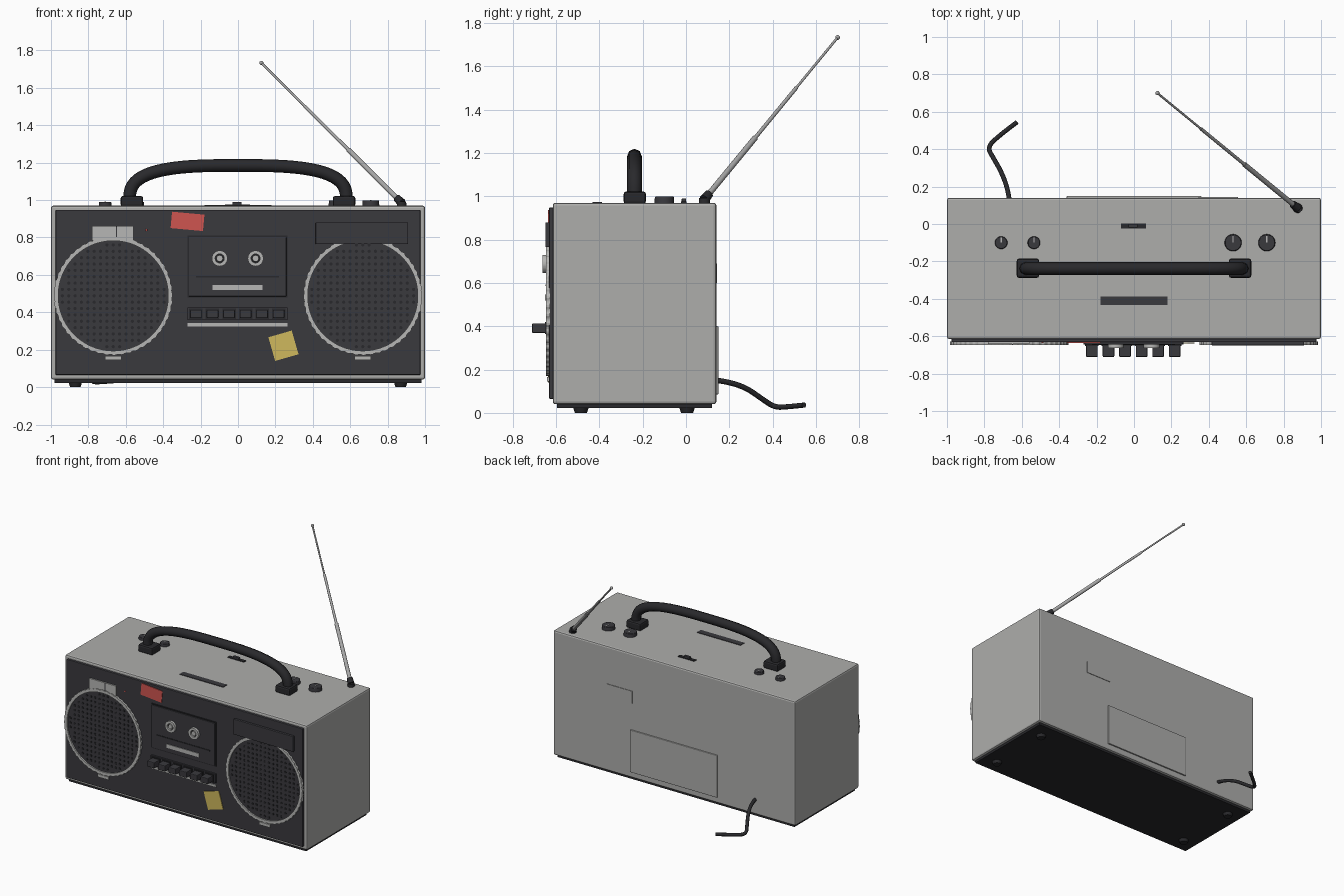
import bpy, bmesh, math
from mathutils import Vector, Matrix

if "Cube" in bpy.data.objects:
    bpy.data.objects.remove(bpy.data.objects["Cube"])


def mat(name, r, g, b):
    m = bpy.data.materials.new(name)
    m.diffuse_color = (r, g, b, 1)
    m.use_nodes = True
    m.node_tree.nodes["Principled BSDF"].inputs["Base Color"].default_value = m.diffuse_color
    return m


GREY = mat("body grey", 0.42, 0.42, 0.41)
TRIM = mat("trim silver", 0.47, 0.47, 0.46)
DARK = mat("panel charcoal", 0.042, 0.041, 0.048)
BLACK = mat("rubber black", 0.022, 0.022, 0.025)
RED = mat("sticker red", 0.62, 0.09, 0.08)
YELLOW = mat("sticker yellow", 0.62, 0.48, 0.11)
STEEL = mat("antenna steel", 0.38, 0.38, 0.38)


def finish(bm, name, m, bevel=0, smooth=False):
    bmesh.ops.recalc_face_normals(bm, faces=bm.faces)
    me = bpy.data.meshes.new(name)
    bm.to_mesh(me)
    bm.free()
    o = bpy.data.objects.new(name, me)
    bpy.context.collection.objects.link(o)
    me.materials.append(m)
    if bevel:
        b = o.modifiers.new("bevel", 'BEVEL')
        b.width, b.segments = bevel, 2
    if smooth:
        bpy.ops.object.select_all(action='DESELECT')
        o.select_set(True)
        bpy.context.view_layer.objects.active = o
        bpy.ops.object.shade_smooth_by_angle(angle=math.radians(35))
    return o


def box(name, x, y, z, m, bevel=0, spin=0):
    """Box from (min, max) ranges, spun about its own front-to-back axis."""
    bm = bmesh.new()
    c = Vector([(a[0] + a[1]) / 2 for a in (x, y, z)])
    s = [a[1] - a[0] for a in (x, y, z)]
    M = Matrix.Translation(c) @ Matrix.Rotation(spin, 4, 'Y') @ Matrix.Diagonal((*s, 1))
    bmesh.ops.create_cube(bm, size=1, matrix=M)
    return finish(bm, name, m, bevel)


def rod(name, a, b, r1, r2, m, n=32, bevel=0):
    """Round bar or cone from point a to point b."""
    a, b = Vector(a), Vector(b)
    d = b - a
    bm = bmesh.new()
    M = Matrix.Translation((a + b) / 2) @ d.to_track_quat('Z', 'Y').to_matrix().to_4x4()
    bmesh.ops.create_cone(bm, cap_ends=True, segments=n, radius1=r1, radius2=r2,
                          depth=d.length, matrix=M)
    return finish(bm, name, m, bevel, True)


def ring(name, x, z, r0, r1, y0, y1, m, n=96, tooth=0):
    """Flat ring facing the front, optionally with a notched rim."""
    bm = bmesh.new()
    loops = []
    for i in range(n):
        t = 2 * math.pi * i / n
        ro = r1 - (tooth if i % 4 > 1 else 0)
        loops.append([bm.verts.new((x + r * math.cos(t), y, z + r * math.sin(t)))
                      for r, y in ((r0, y0), (ro, y0), (ro, y1), (r0, y1))])
    for i in range(n):
        p, q = loops[i], loops[(i + 1) % n]
        for k in range(4):
            bm.faces.new((p[k], p[(k + 1) % 4], q[(k + 1) % 4], q[k]))
    return finish(bm, name, m)


def tube(name, pts, r, m, kind='POLY', res=2):
    """Swept round tube through the points, turned into a mesh."""
    cu = bpy.data.curves.new(name, 'CURVE')
    cu.dimensions = '3D'
    cu.bevel_depth, cu.bevel_resolution, cu.use_fill_caps = r, res, True
    sp = cu.splines.new(kind)
    sp.points.add(len(pts) - 1)
    for p, co in zip(sp.points, pts):
        p.co = (*co, 1)
    if kind == 'NURBS':
        sp.use_endpoint_u, sp.order_u, sp.resolution_u = True, 3, 8
    o = bpy.data.objects.new(name, cu)
    bpy.context.collection.objects.link(o)
    bpy.ops.object.select_all(action='DESELECT')
    o.select_set(True)
    bpy.context.view_layer.objects.active = o
    bpy.ops.object.convert(target='MESH')
    o = bpy.context.object
    o.data.materials.clear()
    o.data.materials.append(m)
    bpy.ops.object.shade_smooth_by_angle(angle=math.radians(50))
    return o


# Case, base and feet
box("case", (-1, 1), (-0.615, 0.14), (0.04, 0.97), GREY, 0.012)
box("base_plate", (-0.98, 0.98), (-0.595, 0.12), (0.022, 0.045), BLACK)
for x in (-0.87, 0.87):
    for y in (-0.485, 0.005):
        rod("foot", (x, y, 0), (x, y, 0.025), 0.028, 0.036, BLACK, 24)
box("front_panel", (-0.975, 0.975), (-0.632, -0.61), (0.065, 0.948), DARK, 0.004)

# Speakers: notched ring, grille disc with a grid of perforation dots, small tab
for s in (-1, 1):
    cx, cz = s * 0.667, 0.488
    ring("speaker_ring", cx, cz, 0.294, 0.318, -0.628, -0.647, TRIM, 192, 0.004)
    rod("speaker_grille", (cx, -0.625, cz), (cx, -0.637, cz), 0.296, 0.296, DARK, 96)
    bm = bmesh.new()
    for i in range(-8, 9):
        for j in range(-8, 9):
            u, v = i * 0.034, j * 0.034
            if math.hypot(u, v) < 0.28:
                M = Matrix.Translation((cx + u, -0.638, cz + v)) @ Matrix.Rotation(math.pi / 2, 4, 'X')
                bmesh.ops.create_cone(bm, cap_ends=True, segments=8, radius1=0.009,
                                      radius2=0.009, depth=0.004, matrix=M)
    finish(bm, "grille_dots", BLACK)
    box("speaker_tab", (cx - 0.045, cx + 0.045), (-0.642, -0.63), (0.144, 0.166), TRIM)

# Cassette deck
box("cassette_frame", (-0.27, 0.265), (-0.638, -0.625), (0.478, 0.81), BLACK)
box("cassette_door", (-0.263, 0.258), (-0.645, -0.63), (0.485, 0.803), DARK, 0.003)
box("door_groove", (-0.225, 0.22), (-0.648, -0.64), (0.585, 0.593), BLACK)
box("door_strip", (-0.137, 0.132), (-0.650, -0.64), (0.518, 0.546), TRIM)
for x in (-0.098, 0.094):
    ring("reel_ring", x, 0.688, 0.024, 0.042, -0.642, -0.663, TRIM, 48)
    rod("reel_well", (x, -0.64, 0.688), (x, -0.65, 0.688), 0.026, 0.026, BLACK)
    rod("reel_hub", (x, -0.645, 0.688), (x, -0.660, 0.688), 0.019, 0.017, TRIM, 12)

# Six piano keys with tray and trim strip
box("key_tray", (-0.27, 0.265), (-0.645, -0.625), (0.358, 0.425), DARK)
for i in range(6):
    x = -0.225 + i * 0.0885
    box("key_base", (x - 0.036, x + 0.036), (-0.652, -0.64), (0.364, 0.419), BLACK)
    box("key", (x - 0.031, x + 0.031), (-0.711, -0.64), (0.369, 0.413), DARK, 0.005)
box("key_trim", (-0.27, 0.265), (-0.64, -0.628), (0.324, 0.342), TRIM)

# Tuner window, badge plate, indicator lamp
box("tuner_window", (0.415, 0.91), (-0.649, -0.625), (0.765, 0.88), DARK, 0.003)
box("badge_plate", (-0.78, -0.56), (-0.642, -0.63), (0.785, 0.862), TRIM)
box("badge_split", (-0.652, -0.646), (-0.6435, -0.64), (0.785, 0.862), DARK)
rod("lamp", (-0.49, -0.63, 0.84), (-0.49, -0.637, 0.84), 0.006, 0.005, RED, 12)

# Stickers
box("red_sticker", (-0.357, -0.183), (-0.636, -0.631), (0.842, 0.930), RED, 0, 0.09)
note = box("yellow_note", (0.178, 0.308), (-0.638, -0.633), (0.155, 0.287), YELLOW, 0, -0.28)

# Carrying handle on two mounts
arc = []
for i in range(33):
    t = math.pi * i / 32
    c, s = math.cos(t), max(math.sin(t), 0)
    arc.append((math.copysign(abs(c) ** (2 / 3), c) * 0.58, -0.238, 0.995 + 0.19 * s ** (2 / 3)))
tube("handle", arc, 0.034, BLACK)
for s in (-1, 1):
    box("handle_mount", (s * 0.567 - 0.06, s * 0.567 + 0.06), (-0.288, -0.185),
        (0.965, 1.022), BLACK, 0.012)

# Knobs with pointer marks
for x, r, h in ((-0.71, 0.034, 0.99), (-0.535, 0.034, 0.99), (0.53, 0.046, 0.998), (0.71, 0.046, 0.998)):
    rod("knob", (x, -0.1, 0.965), (x, -0.1, h), r, r * 0.95, DARK, 32, 0.003)
    box("knob_mark", (x - 0.003, x + 0.003), (-0.1, -0.1 + r * 0.8), (h - 0.002, h + 0.002), TRIM)

# Top switch and slot
box("switch_plate", (-0.07, 0.065), (-0.023, 0.003), (0.965, 0.975), BLACK)
box("switch_slider", (-0.03, 0.02), (-0.02, 0.0), (0.97, 0.99), DARK, 0.003)
box("top_slot", (-0.18, 0.18), (-0.432, -0.387), (0.965, 0.974), DARK)

# Telescopic antenna
a, b = Vector((0.875, 0.085, 0.985)), Vector((0.125, 0.70, 1.733))
rod("antenna_pivot", (0.875, 0.085, 0.965), (0.875, 0.085, 0.992), 0.026, 0.024, BLACK)
rod("antenna_socket", a, a.lerp(b, 0.035), 0.024, 0.02, BLACK)
for t0, t1, r in ((0.02, 0.38, 0.0135), (0.38, 0.69, 0.009), (0.69, 0.995, 0.006)):
    rod("antenna_section", a.lerp(b, t0), a.lerp(b, t1), r, r, STEEL, 16)
bm = bmesh.new()
bmesh.ops.create_uvsphere(bm, u_segments=16, v_segments=10, radius=0.011, matrix=Matrix.Translation(b))
finish(bm, "antenna_tip", STEEL, 0, True)

# Back: battery door, rating plate, power cord
box("battery_door", (-0.36, 0.36), (0.13, 0.15), (0.085, 0.40), GREY, 0.004)
box("rating_plate", (0.345, 0.555), (0.135, 0.144), (0.60, 0.69), GREY)
tube("power_cord", [(-0.665, 0.12, 0.153), (-0.675, 0.19, 0.145), (-0.71, 0.28, 0.115),
                    (-0.75, 0.35, 0.065), (-0.785, 0.41, 0.025), (-0.725, 0.47, 0.028),
                    (-0.625, 0.545, 0.036)], 0.0125, BLACK, 'NURBS')
